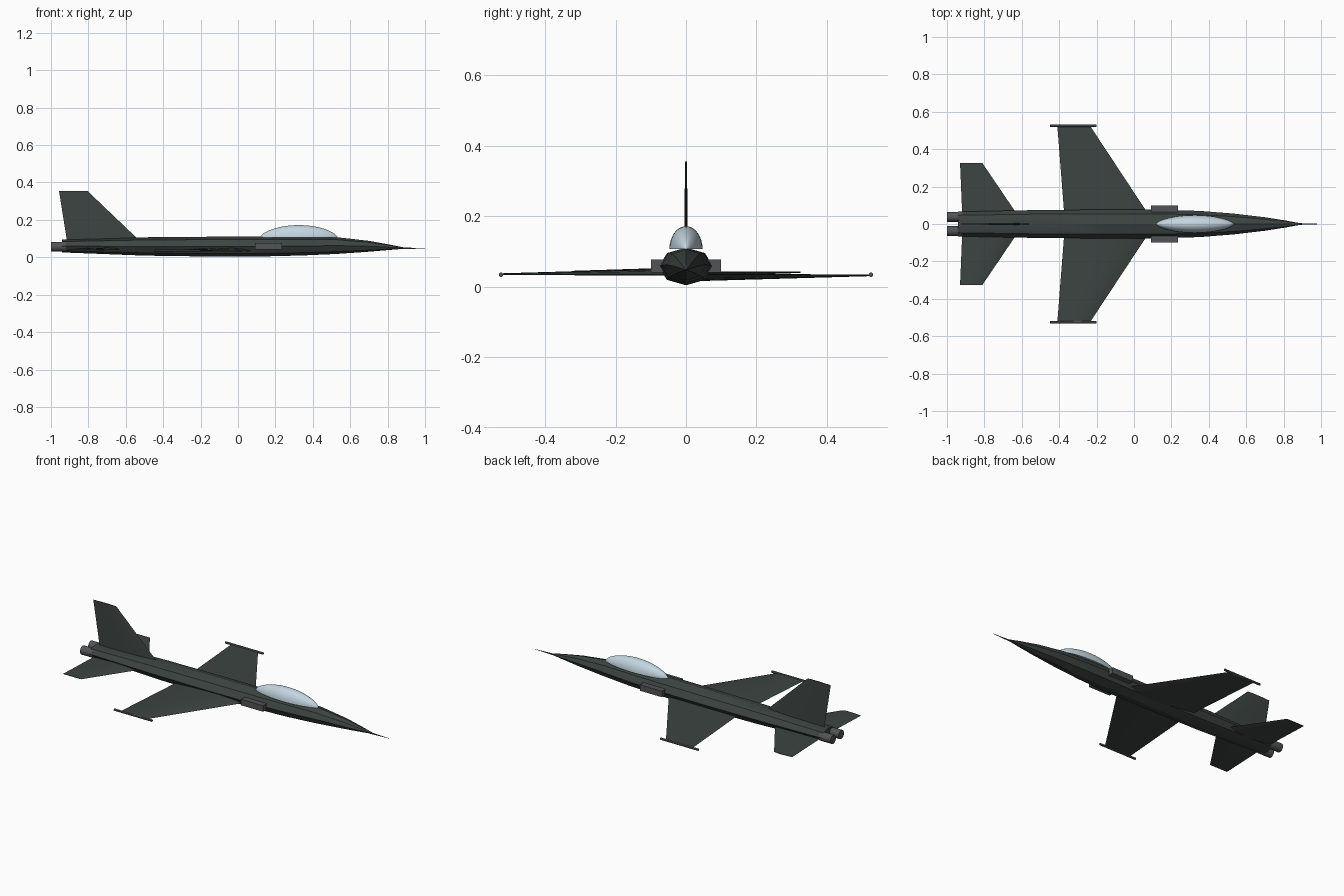
import bpy, bmesh
from math import sin, cos, pi, radians

cube = bpy.data.objects.get("Cube")
if cube:
    bpy.data.objects.remove(cube, do_unlink=True)


def material(name, rgb):
    m = bpy.data.materials.new(name)
    m.use_nodes = True
    m.diffuse_color = (*rgb, 1)
    m.node_tree.nodes["Principled BSDF"].inputs["Base Color"].default_value = (*rgb, 1)
    return m


GREEN = material("dark green grey", (0.045, 0.058, 0.053))
GREY = material("metal grey", (0.085, 0.088, 0.095))
GLASS = material("pale blue glass", (0.55, 0.67, 0.75))


def loft(name, rings, mat, angle=30):
    """Skin equal-length closed rings of points and cap both ends."""
    bm = bmesh.new()
    loops = [[bm.verts.new(p) for p in ring] for ring in rings]
    for a, b in zip(loops, loops[1:]):
        for i in range(len(a)):
            j = (i + 1) % len(a)
            bm.faces.new((a[i], a[j], b[j], b[i]))
    bm.faces.new(loops[0])
    bm.faces.new(loops[-1])
    bmesh.ops.remove_doubles(bm, verts=bm.verts, dist=0.00005)
    bmesh.ops.recalc_face_normals(bm, faces=bm.faces)
    mesh = bpy.data.meshes.new(name)
    bm.to_mesh(mesh)
    bm.free()
    mesh.materials.append(mat)
    ob = bpy.data.objects.new(name, mesh)
    bpy.context.collection.objects.link(ob)
    bpy.ops.object.select_all(action="DESELECT")
    bpy.context.view_layer.objects.active = ob
    ob.select_set(True)
    bpy.ops.object.shade_smooth_by_angle(angle=radians(angle))
    return ob


def ring(x, y, z, ry, rz, n, arc=2 * pi):
    """Oval cross-section facing along x; a shorter arc leaves a flat base."""
    steps = n if arc > 6 else n - 1
    return [(x, y + ry * cos(arc * i / steps), z + rz * sin(arc * i / steps))
            for i in range(n)]


def rod(name, x0, x1, y, z, r0, r1, mat, n=16):
    return loft(name, [ring(x0, y, z, r0, r0, n), ring(x1, y, z, r1, r1, n)], mat)


def panel(name, root, tip, place, upper, lower, n=10):
    """Tapered aerofoil; root and tip are (span, leading x, trailing x, thickness)."""
    rings = []
    for span, lead, trail, thick in (root, tip):
        pts = []
        for i in range(2 * n):
            t = i / n if i <= n else 2 - i / n
            side = upper if i <= n else -lower
            h = thick * side * sin(pi * t ** 0.7)
            pts.append(place(lead + (trail - lead) * t, span, h))
        rings.append(pts)
    return loft(name, rings, GREEN, 40)


# Eight-sided fuselage: station x, half width, bottom z, top z
stations = [(-0.94, 0.066, 0.026, 0.094), (-0.5, 0.075, 0.009, 0.107),
            (-0.15, 0.077, 0.004, 0.110), (0.15, 0.076, 0.005, 0.111),
            (0.35, 0.070, 0.010, 0.111), (0.53, 0.056, 0.018, 0.107),
            (0.7, 0.036, 0.030, 0.088), (0.82, 0.017, 0.040, 0.066),
            (0.89, 0.004, 0.046, 0.052)]
loft("fuselage", [ring(x, 0, (lo + hi) / 2, w, (hi - lo) / 2, 8)
                  for x, w, lo, hi in stations], GREEN)
rod("nose_probe", 0.87, 1.0, 0, 0.048, 0.005, 0.0006, GREY, 8)

# Bubble canopy with a flat base
canopy = []
for i in range(25):
    t = -cos(pi * i / 24)
    s = max(1 - t * t, 0.0004) ** 0.65
    canopy.append(ring(0.325 + 0.207 * t, 0, 0.107, 0.047 * s, 0.065 * s, 17, pi))
loft("canopy", canopy, GLASS, 40)

# Paired parts
for side, s in (("left", 1), ("right", -1)):
    up, low = (0.15, 1) if s > 0 else (1, 0.15)

    def flat(z, slope):
        return lambda x, span, h: (x, s * span, z + s * slope * span + h)

    panel(f"{side}_wing", (0.04, 0.085, -0.372, 0.018), (0.525, -0.235, -0.41, 0.004),
          flat(0.034, 0), up, low)
    panel(f"{side}_tailplane", (0.04, -0.617, -0.918, 0.012), (0.325, -0.81, -0.93, 0.003),
          flat(0.042, 0), up, low)
    rod(f"{side}_wingtip_rail", -0.45, -0.2, s * 0.525, 0.034, 0.0065, 0.0065, GREY, 12)
    rod(f"{side}_exhaust", -1.0, -0.92, s * 0.038, 0.057, 0.026, 0.026, GREY, 20)
    y0, y1 = s * 0.055, s * 0.099
    loft(f"{side}_intake", [[(x, y0, 0.041), (x, y1, 0.041), (x, y1, 0.077), (x, y0, 0.077)]
                            for x in (0.09, 0.235)], GREY)

# Upright tail fin
panel("tail_fin", (0.085, -0.522, -0.914, 0.005), (0.355, -0.805, -0.957, 0.003),
      lambda x, span, h: (x, h, span), 1, 1)
